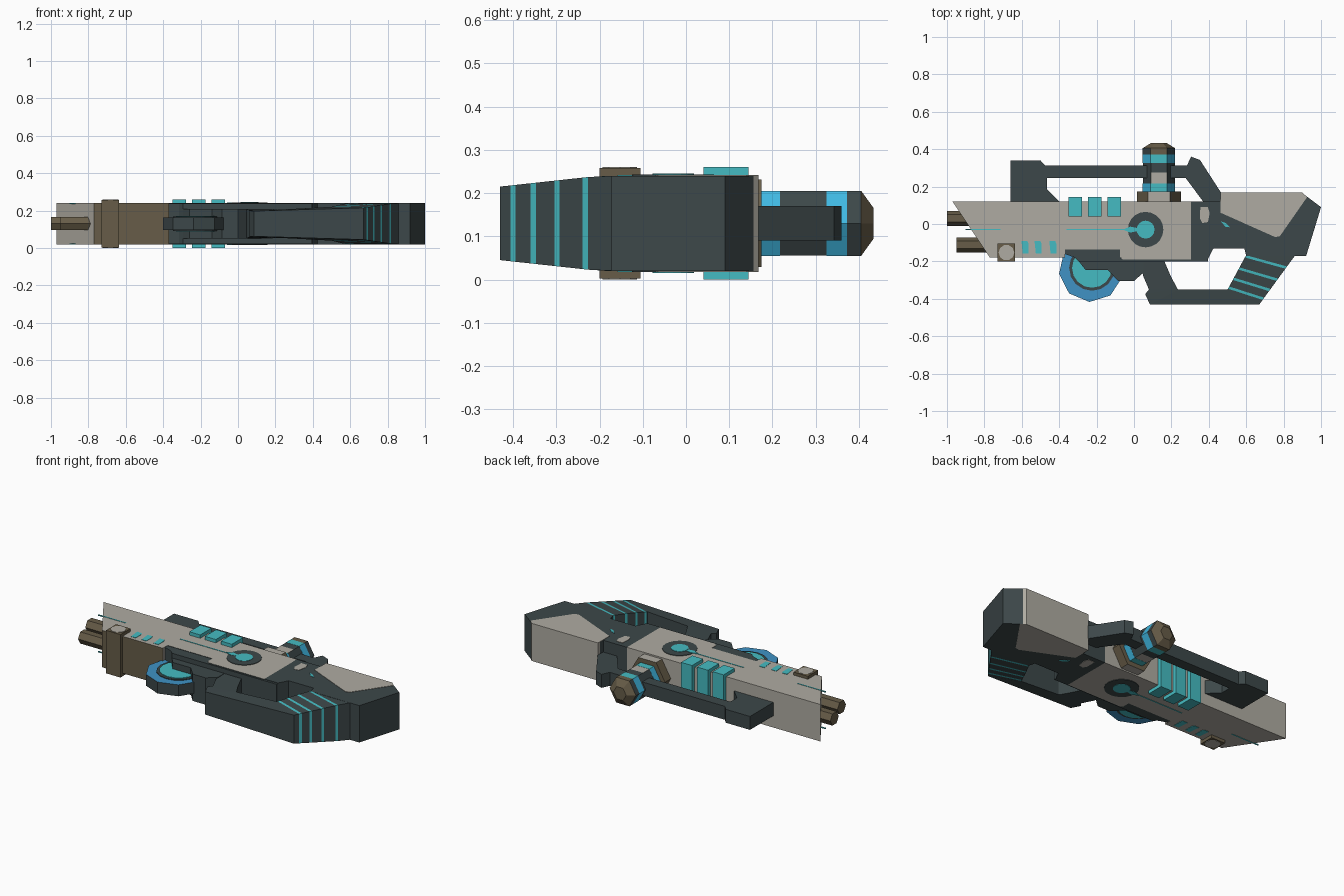
import bpy, bmesh, math
from mathutils import Vector

if "Cube" in bpy.data.objects:
    bpy.data.objects.remove(bpy.data.objects["Cube"])

ZC = 0.13   # mid plane: the model lies on its side and mirrors about it


def material(name, rgb):
    m = bpy.data.materials.new(name)
    m.diffuse_color = (*rgb, 1)
    m.use_nodes = True
    m.node_tree.nodes["Principled BSDF"].inputs["Base Color"].default_value = m.diffuse_color
    return m


MATS = [material("cream", (0.43, 0.41, 0.36)),
        material("dark_slate", (0.046, 0.064, 0.067)),
        material("bronze", (0.135, 0.108, 0.065)),
        material("teal", (0.06, 0.50, 0.54)),
        material("blue", (0.05, 0.29, 0.56)),
        material("sky_blue", (0.05, 0.48, 0.76))]
CREAM, DARK, BRONZE, TEAL, BLUE, SKY = range(6)


def finish(name, bm, mat):
    """mat is an index or a rule(normal, centre) giving an index"""
    bmesh.ops.recalc_face_normals(bm, faces=bm.faces)
    bm.normal_update()
    for f in bm.faces:
        f.material_index = mat(f.normal, f.calc_center_median()) if callable(mat) else mat
    me = bpy.data.meshes.new(name)
    bm.to_mesh(me)
    bm.free()
    for m in MATS:
        me.materials.append(m)
    bpy.context.collection.objects.link(bpy.data.objects.new(name, me))


def add_loft(bm, rings):
    """closed loft through equal-length rings of points"""
    vs = [[bm.verts.new(p) for p in r] for r in rings]
    for a, b in zip(vs, vs[1:]):
        for i in range(len(a)):
            j = (i + 1) % len(a)
            bm.faces.new((a[i], a[j], b[j], b[i]))
    bm.faces.new(vs[0][::-1])
    bm.faces.new(vs[-1])


def prism(name, pts, half, mat):
    bm = bmesh.new()
    add_loft(bm, [[(x, y, ZC + s * half) for x, y in pts] for s in (-1, 1)])
    finish(name, bm, mat)


def plates(name, pts, mat, top=0.112, thick=0.006):
    """thin painted plate on both flanks"""
    bm = bmesh.new()
    for s in (-1, 1):
        add_loft(bm, [[(x, y, ZC + s * h) for x, y in pts] for h in (top - thick, top)])
    finish(name, bm, mat)


def rect(x0, x1, y0, y1):
    return [(x0, y0), (x1, y0), (x1, y1), (x0, y1)]


def disc(cx, cy, r, n, turn=0.0):
    return [(cx + r * math.cos(turn + 2 * math.pi * i / n),
             cy + r * math.sin(turn + 2 * math.pi * i / n)) for i in range(n)]


def clamp(t):
    return max(0.0, min(1.0, t))


# main receiver: cream, bronze underside at the muzzle, dark underside behind
def body_rule(n, c):
    if n.y < -0.9:
        return BRONZE if c.x < -0.35 else DARK
    return CREAM


prism("receiver", [(-0.97, 0.12), (0.305, 0.12), (0.305, -0.19), (-0.06, -0.19),
                   (-0.075, -0.175), (-0.075, -0.135), (-0.37, -0.135),
                   (-0.37, -0.18), (-0.77, -0.18)], 0.11, body_rule)

# stock
prism("stock", [(0.304, 0.12), (0.46, 0.12), (0.465, 0.165), (0.90, 0.165), (1.0, 0.09),
                (0.92, -0.172), (0.60, -0.172), (0.59, -0.13), (0.425, -0.13),
                (0.395, -0.187), (0.304, -0.187)], 0.11, DARK)
prism("stock_panel", [(0.463, 0.168), (0.90, 0.168), (0.925, 0.143), (0.78, -0.065),
                      (0.755, -0.07), (0.463, 0.06)], 0.112, CREAM)
prism("stock_underside_block", rect(0.02, 0.395, -0.2, -0.15), 0.107, DARK)


# tapered lower frame and grip, as cross-sections (outer point, inner point)
def frame_half(x, y):
    wide = 0.08 + 0.03 * clamp((x - 0.2) / 0.3)
    low = 0.065 + 0.02 * clamp(x / 0.67)
    return wide + (low - wide) * clamp((-0.2 - y) / 0.23)


def frame(name, sections, mat):
    bm = bmesh.new()
    rings = []
    for o, i in sections:
        ho, hi = frame_half(*o), frame_half(*i)
        rings.append([(*o, ZC - ho), (*o, ZC + ho), (*i, ZC + hi), (*i, ZC - hi)])
    add_loft(bm, rings)
    finish(name, bm, mat)


frame("lower_frame", [((0.02, -0.17), (0.15, -0.17)), ((0.05, -0.28), (0.197, -0.28)),
                      ((0.08, -0.35), (0.232, -0.345)), ((0.06, -0.375), (0.234, -0.348)),
                      ((0.085, -0.43), (0.237, -0.35)), ((0.67, -0.43), (0.50, -0.35))], DARK)


def grip_section(y):
    return ((0.67 + (y + 0.43) * 0.73, y), (0.495 + (y + 0.42) * 0.54, y + 0.06))


cuts = [-0.43]
for y in (-0.40, -0.353, -0.298, -0.233):
    cuts += [y - 0.006, y + 0.006]
cuts.append(-0.165)
for k, (a, b) in enumerate(zip(cuts, cuts[1:])):
    frame(("grip_stripe_%d" if k % 2 else "grip_%d") % k,
          [grip_section(a), grip_section(b)], TEAL if k % 2 else DARK)

# carry rail with front post and rear brace
prism("carry_rail", [(-0.66, 0.10), (-0.66, 0.34), (-0.50, 0.34), (-0.475, 0.312),
                     (0.283, 0.312), (0.305, 0.36), (0.353, 0.342), (0.467, 0.165),
                     (0.467, 0.10), (0.385, 0.10), (0.275, 0.247), (-0.465, 0.247),
                     (-0.465, 0.185), (-0.38, 0.10)], 0.04, DARK)

# wheel and its housing
prism("wheel", disc(-0.23, -0.245, 0.172, 9, math.pi / 2 + 0.3), 0.034,
      lambda n, c: BLUE if abs(n.z) > 0.5 else DARK)
plates("wheel_ring", disc(-0.225, -0.235, 0.122, 16), DARK, 0.038)
plates("wheel_core", disc(-0.225, -0.235, 0.106, 16), TEAL, 0.042)
prism("wheel_housing", [(-0.37, -0.13), (-0.07, -0.13), (-0.07, -0.185), (0.05, -0.185),
                        (0.05, -0.2), (-0.295, -0.2), (-0.315, -0.18), (-0.37, -0.16)],
      0.108, DARK)
prism("wheel_housing_lower", [(-0.295, -0.2), (0.05, -0.2), (0.05, -0.26), (0.0, -0.305),
                              (-0.085, -0.305), (-0.14, -0.245), (-0.26, -0.245)],
      0.08, DARK)

# glowing cooling bands wrapped round the receiver
for k, x in enumerate((-0.313, -0.21, -0.105)):
    prism("cooling_band_%d" % k, rect(x - 0.036, x + 0.036, 0.04, 0.145), 0.13, TEAL)

# muzzle bracket with a cream cap
prism("muzzle_bracket", rect(-0.73, -0.635, -0.20, -0.105), 0.128, BRONZE)
plates("bracket_cap", disc(-0.682, -0.153, 0.042, 10), CREAM, 0.13)

# six-sided barrels
for name, x0, y in (("upper_barrel", -1.0, 0.03), ("lower_barrel", -0.948, -0.112)):
    bm = bmesh.new()
    ring = disc(y, ZC, 0.04, 6)
    add_loft(bm, [[(x, a, b) for a, b in ring] for x in (x0, -0.70)])
    finish(name, bm, BRONZE)


# six-sided canister standing through the rail, stacked from (y0, r0, y1, r1)
def pick(flat, side):
    return lambda n, c: flat if abs(n.z) > 0.8 else side


stack = [("canister_base", 0.10, 0.117, 0.175, 0.117, pick(CREAM, BRONZE)),
         ("canister_low_band", 0.17, 0.087, 0.217, 0.087, pick(TEAL, SKY)),
         ("canister_middle_low", 0.217, 0.086, 0.275, 0.086, pick(CREAM, DARK)),
         ("canister_middle_high", 0.275, 0.086, 0.325, 0.086, DARK),
         ("canister_high_band", 0.325, 0.087, 0.372, 0.087, pick(TEAL, SKY)),
         ("canister_collar", 0.372, 0.087, 0.405, 0.087, pick(BRONZE, DARK)),
         ("canister_tip", 0.405, 0.087, 0.433, 0.042, BRONZE)]
for name, y0, r0, y1, r1, mat in stack:
    bm = bmesh.new()
    add_loft(bm, [[(x, y, z) for x, z in disc(0.133, ZC, r, 6)] for y, r in ((y0, r0), (y1, r1))])
    finish(name, bm, mat)

# painted details on both flanks
plates("muzzle_line", rect(-0.90, -0.715, -0.033, -0.027), TEAL)
plates("centre_line", rect(-0.36, -0.02, -0.033, -0.027), TEAL)
plates("dial_ring", disc(0.062, -0.03, 0.095, 20), DARK, 0.113)
plates("dial_core", disc(0.062, -0.03, 0.048, 16), TEAL, 0.115)
plates("dial_pointer", [(-0.06, -0.03), (-0.02, -0.046), (0.03, -0.036),
                        (0.03, -0.024), (-0.02, -0.014)], TEAL, 0.1145)
for k, x in enumerate((-0.583, -0.513, -0.434)):
    plates("vent_slot_%d" % k, [(x - 0.019, -0.09), (x + 0.012, -0.09), (x + 0.019, -0.105),
                                (x + 0.019, -0.158), (x - 0.012, -0.158)], TEAL)
plates("hinge_patch", [(0.355, 0.09), (0.395, 0.09), (0.405, 0.06), (0.395, 0.01),
                       (0.365, 0.005), (0.352, 0.03)], CREAM)
plates("stock_mark", [(0.462, 0.015), (0.49, 0.005), (0.515, -0.018), (0.49, -0.015)], TEAL)
